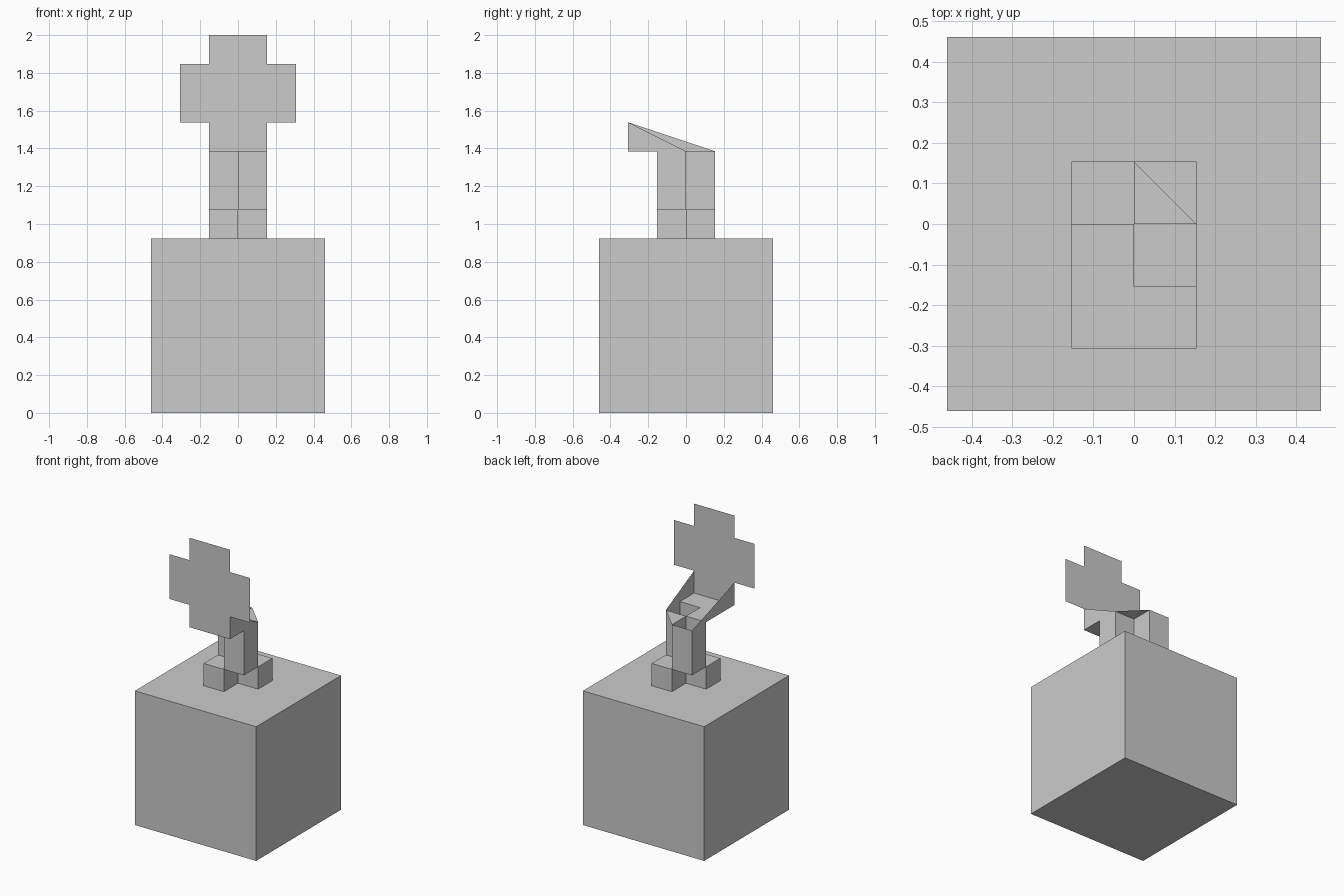
import bpy
import bmesh

U = 2 / 13  # block unit: the model is 13 blocks tall

cube = bpy.data.objects.get("Cube")
if cube:
    bpy.data.objects.remove(cube, do_unlink=True)

grey = bpy.data.materials.new("plain grey")
grey.use_nodes = True
grey.diffuse_color = (0.6, 0.6, 0.6, 1)
bsdf = next(n for n in grey.node_tree.nodes if n.type == "BSDF_PRINCIPLED")
bsdf.inputs["Base Color"].default_value = (0.6, 0.6, 0.6, 1)


def finish(name, bm):
    mesh = bpy.data.meshes.new(name)
    bm.to_mesh(mesh)
    bm.free()
    mesh.materials.append(grey)
    obj = bpy.data.objects.new(name, mesh)
    bpy.context.collection.objects.link(obj)


def box(name, low, high, open_top=False):
    """Block between two corners, in block units, optionally without a lid."""
    bm = bmesh.new()
    bmesh.ops.create_cube(bm, size=1)
    for v in bm.verts:
        v.co = [U * (b if c > 0 else a) for c, a, b in zip(v.co, low, high)]
    if open_top:
        bm.normal_update()
        lid = [f for f in bm.faces if f.normal.z > 0.5]
        bmesh.ops.delete(bm, geom=lid, context="FACES_ONLY")
    finish(name, bm)


def sheet(name, points):
    """Flat single-sided panel from its outline, in block units."""
    bm = bmesh.new()
    bm.faces.new([bm.verts.new([U * c for c in p]) for p in points])
    finish(name, bm)


# Pedestal, feet on one diagonal and hollow legs on the other
box("base_block", (-3, -3, 0), (3, 3, 6))
for side, x in (("right", -1), ("left", 0)):
    box(side + "_foot", (x, x, 6), (x + 1, x + 1, 7))
    box(side + "_leg", (x, -1 - x, 7), (x + 1, -x, 9), open_top=True)

# Stepped shelf and corner web on top of the legs
shelf = [(-1, -2), (1, -2), (1, -1), (0, -1), (0, 0), (-1, 0)]
sheet("shelf", [(x, y, 9) for x, y in shelf])
sheet("corner_web", [(0, 0, 9), (1, 0, 9), (0, 1, 9)])

# Triangular side braces between shelf and head panel
for side, x, back in (("right", -1, 1), ("left", 1, 0)):
    sheet(side + "_brace", [(x, -2, 9), (x, back, 9), (x, -2, 10)])

# Cross-shaped head panel: half outline mirrored across the middle
half = [(1, 9), (1, 10), (2, 10), (2, 12), (1, 12), (1, 13)]
outline = half + [(-x, z) for x, z in reversed(half)]
sheet("head_panel", [(x, -2, z) for x, z in outline])
